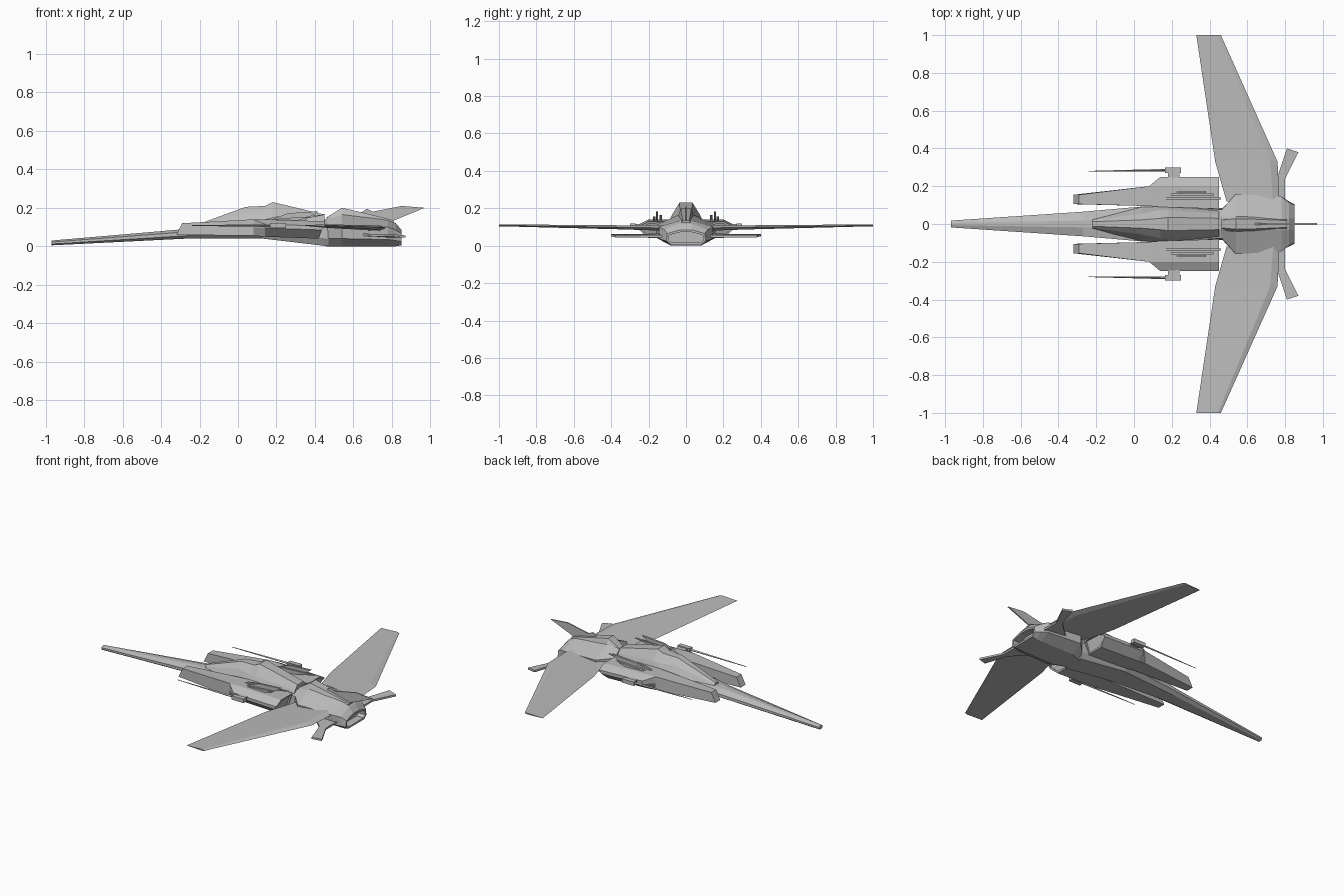
import bpy, bmesh
from mathutils import Vector

cube = bpy.data.objects.get("Cube")
if cube:
    bpy.data.objects.remove(cube, do_unlink=True)

grey = bpy.data.materials.new("hull_grey")
grey.use_nodes = True
colour = (0.5, 0.5, 0.5, 1)
grey.diffuse_color = colour
grey.node_tree.nodes["Principled BSDF"].inputs["Base Color"].default_value = colour


def finish(name, bm):
    bmesh.ops.recalc_face_normals(bm, faces=bm.faces)
    mesh = bpy.data.meshes.new(name)
    bm.to_mesh(mesh)
    bm.free()
    mesh.materials.append(grey)
    ob = bpy.data.objects.new(name, mesh)
    bpy.context.collection.objects.link(ob)
    return ob


def loft(name, rings, recess=None):
    """Skin a list of point rings and cap the ends; optionally sink the last cap."""
    bm = bmesh.new()
    loops = [[bm.verts.new(p) for p in ring] for ring in rings]
    n = len(loops[0])
    for a, b in zip(loops, loops[1:]):
        for i in range(n):
            j = (i + 1) % n
            bm.faces.new((a[i], a[j], b[j], b[i]))
    bm.faces.new(loops[0])
    cap = bm.faces.new(loops[-1])
    if recess:
        bmesh.ops.recalc_face_normals(bm, faces=bm.faces)
        bmesh.ops.inset_region(bm, faces=[cap], thickness=0.012)
        inner = bmesh.ops.extrude_discrete_faces(bm, faces=[cap])["faces"][0]
        bmesh.ops.translate(bm, verts=inner.verts, vec=(-recess, 0, 0))
    return finish(name, bm)


def body(name, sections, recess=None):
    """Symmetric hull from half sections listed top to bottom."""
    rings = []
    for x, half in sections:
        ring = [(x, y, z) for y, z in half]
        rings.append(ring + [(x, -y, z) for y, z in reversed(half)])
    return loft(name, rings, recess)


def both_sides(name, rings, recess=None):
    for side, s in (("left", 1), ("right", -1)):
        loft(f"{side}_{name}", [[(x, s * y, z) for x, y, z in r] for r in rings], recess)


def box(x0, x1, y0, y1, z0, z1):
    return [[(x, y0, z0), (x, y1, z0), (x, y1, z1), (x, y0, z1)] for x in (x0, x1)]


def blade(points, y, thick):
    """Upright fin from an x-z outline."""
    return [[(x, y + d, z) for x, z in points] for d in (-thick / 2, thick / 2)]


# long nose, cockpit hump and middle hull
body("nose_hull", [
    (-0.97, [(.006, .03), (.018, .022), (.018, .012), (.01, .005)]),
    (-0.27, [(.018, .09), (.065, .075), (.065, .055), (.04, .04)]),
    (0.13, [(.03, .13), (.10, .12), (.095, .07), (.07, .04)]),
    (0.47, [(.03, .14), (.075, .11), (.085, .04), (.07, 0)]),
])
body("cockpit", [
    (-0.22, [(.012, .11), (.02, .10), (.03, .08)]),
    (0.04, [(.022, .205), (.055, .17), (.09, .11)]),
    (0.14, [(.03, .21), (.075, .165), (.10, .11)]),
    (0.18, [(.035, .23), (.075, .165), (.10, .11)]),
    (0.45, [(.03, .165), (.055, .14), (.075, .10)]),
])

# broad tail block with sunken exhaust
body("tail_block", [
    (0.46, [(.03, .15), (.07, .11), (.075, .04), (.05, 0)]),
    (0.54, [(.03, .17), (.16, .11), (.155, .04), (.08, 0)]),
    (0.78, [(.03, .135), (.145, .10), (.14, .035), (.08, 0)]),
    (0.82, [(.03, .12), (.115, .085), (.12, .03), (.08, 0)]),
    (0.85, [(.03, .085), (.10, .065), (.105, .025), (.08, .005)]),
], recess=0.05)
body("tail_spine", [
    (0.46, [(.02, .15), (.04, .13)]),
    (0.54, [(.028, .20), (.05, .14)]),
    (0.65, [(.025, .175), (.045, .13)]),
    (0.81, [(.018, .135), (.03, .11)]),
])

# upright tail fin
loft("tail_fin", blade([(.60, .15), (.67, .195), (.70, .18), (.85, .21),
                        (.97, .20), (.80, .13)], 0, .008))

# forward swept wings, thick at the root and thin at the tip
wing = []
for y, lead, trail, z, t in [(.12, .49, .77, .095, .03), (.33, .43, .76, .098, .022),
                             (1.0, .33, .46, .109, .010)]:
    crest = lead + (trail - lead) * .88
    wing.append([(lead, y, z), (crest, y, z + t / 2), (trail, y, z), (crest, y, z - t / 2)])
both_sides("wing", wing)

# small lower stabilisers
both_sides("stabiliser", [[(x, y, z + d) for x, y, z in
           [(.62, .12, .055), (.76, .25, .05), (.81, .40, .05), (.87, .38, .045),
            (.80, .24, .045), (.80, .12, .045)]] for d in (0, .012)])

# engine pods with slanted intakes and flared rear
pod = []
for x, rake, inner, outer, low, high in [
        (-.32, .03, .105, .155, .06, .12), (.08, 0, .095, .20, .055, .14),
        (.14, 0, .09, .25, .05, .14), (.42, .03, .08, .25, .04, .13)]:
    mid = (low + high) / 2
    flare = max(outer - .20, 0)
    pod.append([(x, inner, low), (x, outer - flare, low), (x + rake / 2, outer, mid),
                (x + rake, outer, high - flare * .5), (x + rake, outer - flare, high),
                (x + rake, inner, high)])
both_sides("engine_pod", pod, recess=0.01)

# spiked vanes on the pods
for i, (y, start, end, top) in enumerate([(.135, .08, .46, .165), (.155, .14, .42, .182),
                                          (.17, .10, .38, .155)]):
    both_sides(f"pod_vane_{i + 1}", blade(
        [(start, .125), (start + .12, top - .01), (end, top), (start + .2, .13)], y, .012))

# side guns: mount, housing and long barrel
both_sides("gun_mount", box(.18, .24, .24, .275, .10, .115))
both_sides("gun_housing", [
    [(x, y, z) for y, z in ((.27, .095), (.30, .095), (.30, .12), (.27, .12))]
    for x in (.165, .25)])
barrel = []
for x, y, r in [(-.24, .279, .002), (.17, .285, .007)]:
    barrel.append([Vector((x, y, .108)) + Vector((0, a * r, b * r))
                   for a, b in ((1, 0), (0, 1), (-1, 0), (0, -1))])
both_sides("gun_barrel", barrel)
